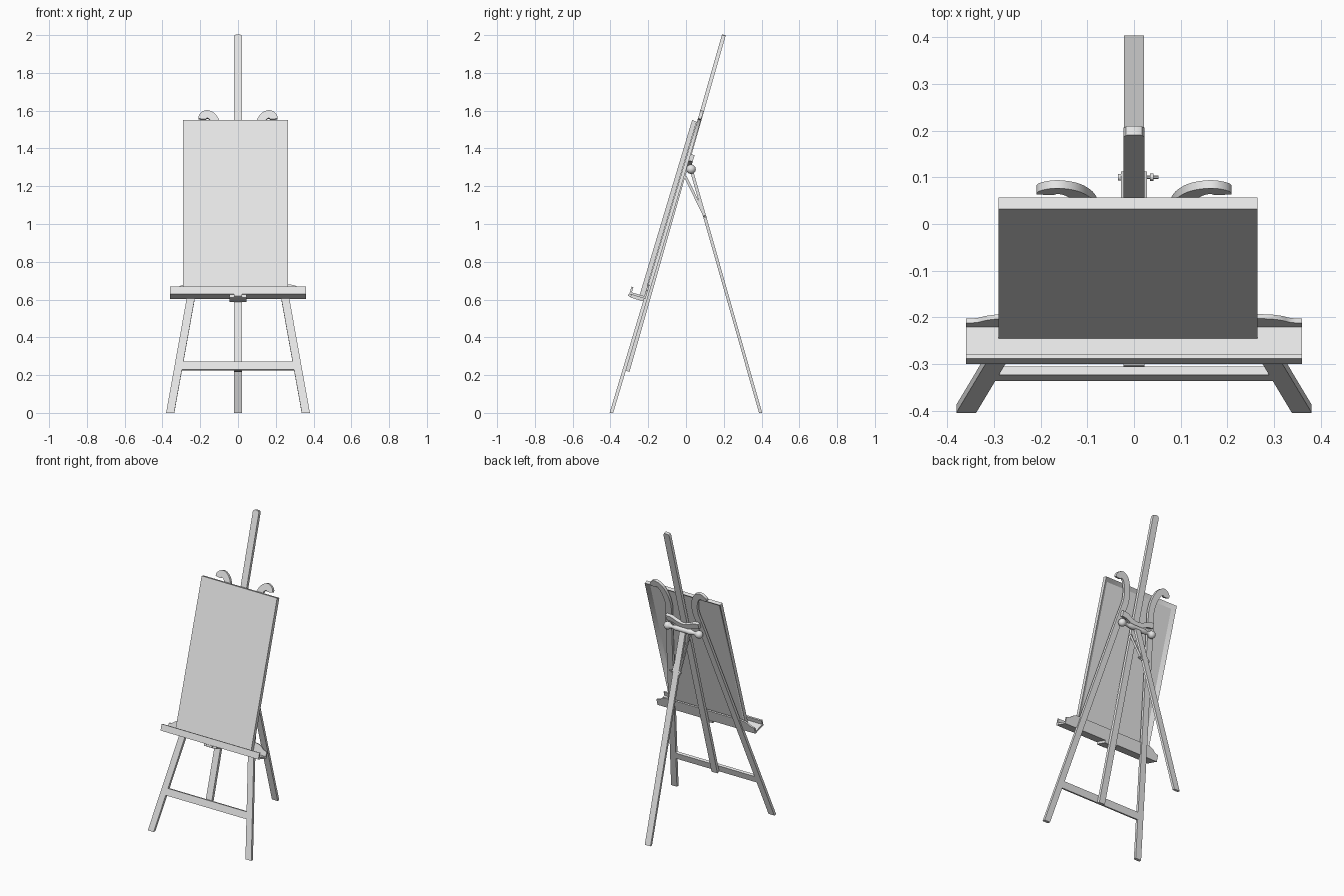
import bpy, bmesh, math
from mathutils import Matrix, Vector

cube = bpy.data.objects.get("Cube")
if cube:
    bpy.data.objects.remove(cube)

wood = bpy.data.materials.new("pale_grey")
wood.use_nodes = True
GREY = (0.8, 0.8, 0.8, 1)
wood.diffuse_color = GREY
wood.node_tree.nodes["Principled BSDF"].inputs["Base Color"].default_value = GREY


def frame(y, z, tilt):
    """Leaning frame: local z runs up the slope, local y points backwards."""
    return Matrix.Translation((0, y, z)) @ Matrix.Rotation(-tilt, 4, 'X')


LEGS = frame(-0.395, 0, math.atan(0.3))
MAST = frame(-0.309, 0.22, math.atan(0.286))
REAR = frame(0.395, 0, -math.atan(0.285))
STRUT = frame(0.1, 1.04, -math.atan(0.49))


def finish(name, bm, matrix, ground=False):
    bm.transform(matrix)
    if ground:  # cut the foot level with the floor
        cut = bmesh.ops.bisect_plane(bm, geom=bm.verts[:] + bm.edges[:] + bm.faces[:],
                                     plane_co=(0, 0, 0), plane_no=(0, 0, 1), clear_inner=True)
        edges = [e for e in cut['geom_cut'] if isinstance(e, bmesh.types.BMEdge)]
        bmesh.ops.holes_fill(bm, edges=edges)
    bmesh.ops.recalc_face_normals(bm, faces=bm.faces)
    mesh = bpy.data.meshes.new(name)
    bm.to_mesh(mesh)
    bm.free()
    mesh.materials.append(wood)
    ob = bpy.data.objects.new(name, mesh)
    bpy.context.collection.objects.link(ob)
    bpy.context.view_layer.objects.active = ob
    bpy.ops.object.select_all(action='DESELECT')
    ob.select_set(True)
    bpy.ops.object.shade_smooth_by_angle(angle=math.radians(30))
    return ob


def slab(name, matrix, left, right, d0, d1, ground=False):
    """Board between two outlines of (x, s) points, from depth d0 to d1."""
    bm = bmesh.new()
    rings = [[bm.verts.new(v) for v in ((a[0], d0, a[1]), (b[0], d0, b[1]),
                                        (b[0], d1, b[1]), (a[0], d1, a[1]))]
             for a, b in zip(left, right)]
    for p, q in zip(rings, rings[1:]):
        for i in range(4):
            j = (i + 1) % 4
            bm.faces.new((p[i], p[j], q[j], q[i]))
    bm.faces.new(rings[0])
    bm.faces.new(rings[-1])
    return finish(name, bm, matrix, ground)


def box(name, matrix, x0, x1, d0, d1, s0, s1, ground=False):
    return slab(name, matrix, [(x0, s0), (x0, s1)], [(x1, s0), (x1, s1)], d0, d1, ground)


def lathe(name, matrix, profile, sides=20):
    """Turned part along x from (x, radius) points."""
    bm = bmesh.new()
    rings = [[bm.verts.new((x, r * math.cos(a), r * math.sin(a)))
              for a in (math.tau * i / sides for i in range(sides))] for x, r in profile]
    for p, q in zip(rings, rings[1:]):
        for i in range(sides):
            j = (i + 1) % sides
            bm.faces.new((p[i], p[j], q[j], q[i]))
    bm.faces.new(rings[0])
    bm.faces.new(rings[-1])
    return finish(name, bm, matrix)


def smooth(points, steps=6):
    """Catmull-Rom curve through the points."""
    pts = [Vector(p) for p in points]
    pts = [2 * pts[0] - pts[1]] + pts + [2 * pts[-1] - pts[-2]]
    out = []
    for a, b, c, d in zip(pts, pts[1:], pts[2:], pts[3:]):
        for k in range(steps):
            t = k / steps
            out.append(0.5 * (2 * b + (c - a) * t + (2 * a - 5 * b + 4 * c - d) * t ** 2
                              + (3 * b - a - 3 * c + d) * t ** 3))
    return out + [pts[-2]]


# Front legs: straight below, curling outwards into a scroll at the top
arm = smooth([(0.114, 1.42), (0.1, 1.5), (0.106, 1.57), (0.13, 1.628),
              (0.162, 1.65), (0.185, 1.638), (0.188, 1.622)])
path = [Vector((0.364, -0.03)), Vector((0.13, 1.33))] + arm
left, right = [], []
for i, p in enumerate(path):
    t = (path[min(i + 1, len(path) - 1)] - path[max(i - 1, 0)]).normalized()
    near_end = len(path) - 1 - i
    half = 0.021 * (1, 1, 1)[min(near_end, 2)] if near_end else 0.012
    n = Vector((-t.y, t.x)) * half
    left.append(p + n)
    right.append(p - n)
for side, word in ((1, "left"), (-1, "right")):
    flip = lambda pts: [(side * p[0], p[1]) for p in pts]
    slab(word + "_front_leg", LEGS, flip(left), flip(right), -0.009, 0.009, True)
    # Strut plates joining the mast to the rear leg
    box(word + "_strut", STRUT, side * 0.022, side * 0.028, -0.007, 0.007, -0.015, 0.235)

box("lower_crossbar", LEGS, -0.302, 0.302, -0.009, 0.009, 0.236, 0.281)

# Mast with a chamfered top
mast_side = [(0.022, 0), (0.022, 1.84), (0.017, 1.849), (0.008, 1.853)]
slab("mast", MAST, mast_side, [(-x, s) for x, s in mast_side], -0.01, 0.01)

box("rear_leg", REAR, -0.021, 0.021, -0.008, 0.008, -0.02, 1.335, True)

# Curved yoke behind the legs
yoke = smooth([(-0.12, 1.415), (-0.08, 1.41), (-0.04, 1.39), (0, 1.382),
               (0.04, 1.39), (0.08, 1.41), (0.12, 1.415)], 4)
slab("upper_yoke", LEGS, [(p.x, p.y + 0.018) for p in yoke],
     [(p.x, p.y - 0.018) for p in yoke], 0.007, 0.03)

# Turned hinge bar with ball ends
ball = [(0.115 + 0.025 * -math.cos(a), max(0.025 * math.sin(a), 0.002))
        for a in (math.pi * k / 10 for k in range(2, 11))]
half_bar = [(0.03, 0.016), (0.05, 0.018), (0.07, 0.013), (0.085, 0.011)] + ball
lathe("hinge_bar", Matrix.Translation((0, 0.027, 1.29)),
      [(-x, r) for x, r in reversed(half_bar)] + half_bar)

# Strut bolt and nut
lathe("strut_bolt", Matrix.Translation((0, 0.1, 1.04)),
      [(-0.034, 0.007), (-0.028, 0.007), (-0.028, 0.004), (0.034, 0.004),
       (0.034, 0.008), (0.042, 0.008), (0.042, 0.004), (0.052, 0.004)], 12)

# Tray: floor, front lip, wavy back board and clamp
box("tray_floor", LEGS, -0.36, 0.36, -0.09, -0.008, 0.63, 0.642)
box("tray_lip", LEGS, -0.36, 0.36, -0.09, -0.08, 0.63, 0.671)
wave = smooth([(0.36, 0.672), (0.335, 0.678), (0.315, 0.694), (0.29, 0.704), (0.26, 0.706)], 4)
top = [(p.x, p.y) for p in wave]
top += [(-x, s) for x, s in reversed(top)]
slab("tray_back", LEGS, top, [(x, 0.63) for x, s in top], -0.011, -0.001)
box("tray_clamp", LEGS, -0.045, 0.045, -0.08, 0.0, 0.614, 0.63)
box("tray_clamp_tongue", LEGS, -0.022, 0.022, -0.093, 0.0, 0.618, 0.63)

# Canvas with a recessed back inside its stretcher frame
canvas = box("canvas", LEGS, -0.29, 0.265, -0.036, -0.011, 0.642, 1.607)
bm = bmesh.new()
bm.from_mesh(canvas.data)
bm.faces.ensure_lookup_table()
backward = LEGS.to_3x3() @ Vector((0, 1, 0))
back = max(bm.faces, key=lambda f: f.normal.dot(backward))
bmesh.ops.inset_region(bm, faces=[back], thickness=0.035)
bmesh.ops.translate(bm, verts=back.verts, vec=backward * -0.017)
bm.to_mesh(canvas.data)
bm.free()
